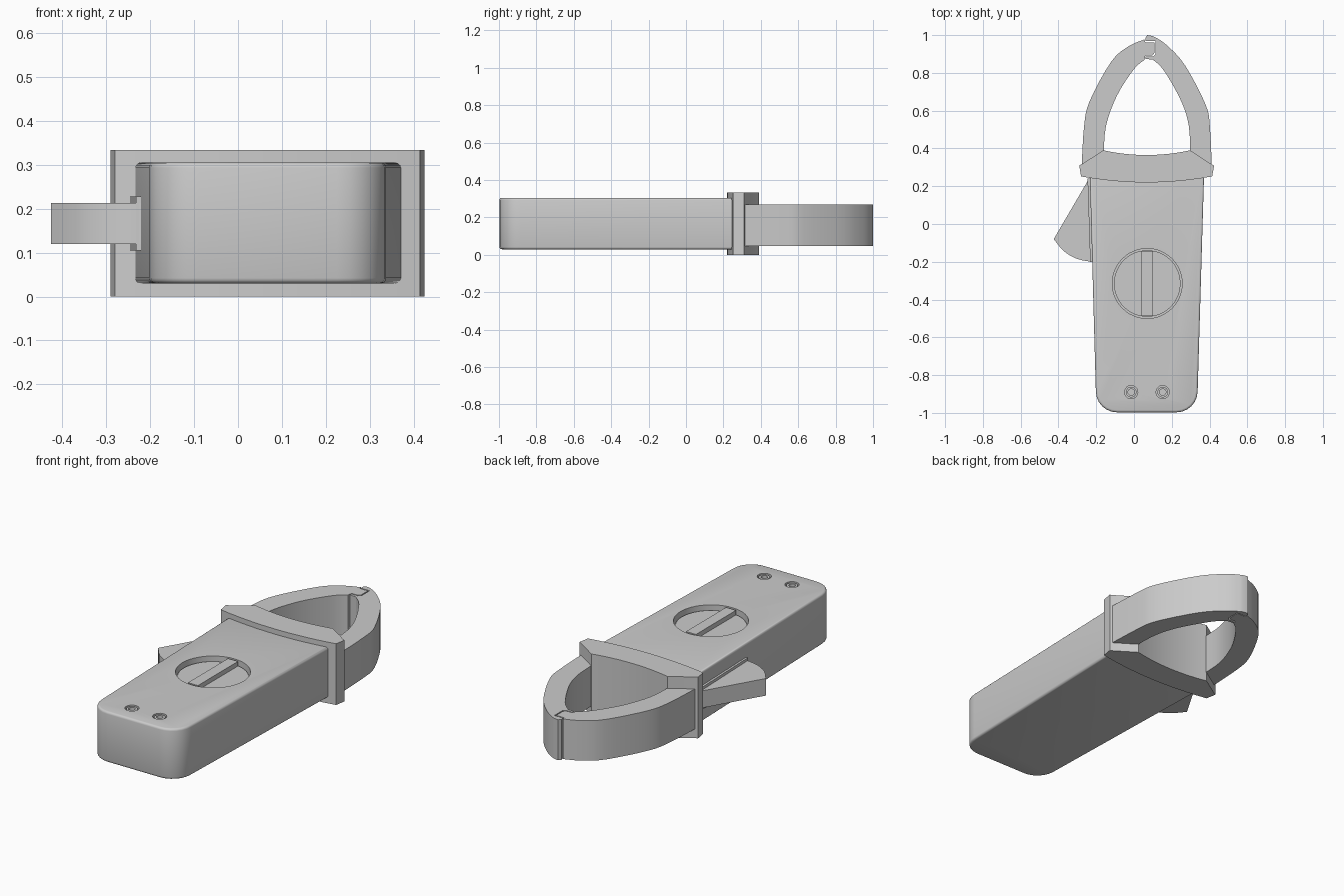
import bpy, bmesh, math

if "Cube" in bpy.data.objects:
    bpy.data.objects.remove(bpy.data.objects["Cube"])


def arc(cx, cy, r, a0, a1, n):
    return [(cx + r * math.cos(math.radians(a0 + (a1 - a0) * i / n)),
             cy + r * math.sin(math.radians(a0 + (a1 - a0) * i / n))) for i in range(n + 1)]


def smooth(pts, n=4):
    """Catmull-Rom curve through the points."""
    p = [pts[0]] + pts + [pts[-1]]
    out = []
    for i in range(1, len(p) - 2):
        for k in range(n):
            t = k / n
            out.append(tuple(0.5 * (2 * b + (c - a) * t + (2 * a - 5 * b + 4 * c - d) * t * t
                                    + (3 * b - a - 3 * c + d) * t ** 3)
                             for a, b, c, d in zip(p[i - 1], p[i], p[i + 1], p[i + 2])))
    return out + [pts[-1]]


def prism(name, pts, z0, z1, bevel=0.0):
    """Extrude an xy outline from z0 to z1, optionally rounding both rims."""
    bm = bmesh.new()
    face = bm.faces.new([bm.verts.new((x, y, z0)) for x, y in pts])
    top = bmesh.ops.extrude_face_region(bm, geom=[face])
    bmesh.ops.translate(bm, vec=(0, 0, z1 - z0),
                        verts=[v for v in top['geom'] if isinstance(v, bmesh.types.BMVert)])
    bmesh.ops.recalc_face_normals(bm, faces=bm.faces)
    if bevel:
        rims = [e for e in bm.edges if abs(e.verts[0].co.z - e.verts[1].co.z) < 1e-6]
        bmesh.ops.bevel(bm, geom=rims, offset=bevel, segments=3, profile=0.5, affect='EDGES')
    me = bpy.data.meshes.new(name)
    bm.to_mesh(me)
    bm.free()
    ob = bpy.data.objects.new(name, me)
    bpy.context.collection.objects.link(ob)
    return ob


def circle(cx, cy, r, n=48):
    return arc(cx, cy, r, 0, 360, n)[:-1]


def rect(x0, y0, x1, y1):
    return [(x0, y0), (x1, y0), (x1, y1), (x0, y1)]


def cut(target, cutter):
    m = target.modifiers.new("cut", 'BOOLEAN')
    m.operation, m.object, m.solver = 'DIFFERENCE', cutter, 'EXACT'
    bpy.context.view_layer.objects.active = target
    bpy.ops.object.modifier_apply(modifier=m.name)
    bpy.data.objects.remove(cutter)


TOP = 0.305
KX, KY = 0.07, -0.315

# tapered handle body with rounded lower corners
body = prism("body", [(-0.235, 0.30)] + arc(-0.09, -0.885, 0.112, 180, 270, 6)
             + arc(0.225, -0.885, 0.112, 270, 360, 6) + [(0.372, 0.30)], 0.03, TOP, 0.012)

# dial well and terminal wells
cut(body, prism("dial_cutter", circle(KX, KY, 0.185), TOP - 0.04, 0.4))
terminals = [(-0.015, -0.89), (0.152, -0.89)]
for x, y in terminals:
    cut(body, prism("terminal_cutter", circle(x, y, 0.035, 24), TOP - 0.02, 0.4))

# rotary dial: low disc with a grip bar across it
prism("dial_disc", circle(KX, KY, 0.176), TOP - 0.05, TOP - 0.026)
prism("dial_grip", rect(KX - 0.03, KY - 0.172, KX + 0.03, KY + 0.172), TOP - 0.05, TOP - 0.001)

# terminal rings
for i, (x, y) in enumerate(terminals):
    ring = prism("terminal_ring_%d" % (i + 1), circle(x, y, 0.028, 24), TOP - 0.03, TOP - 0.004)
    cut(ring, prism("bore_cutter", circle(x, y, 0.017, 24), TOP - 0.025, 0.4))

# hand guard with curved front and back edges
front = [(0.067 + 0.347 * t, 0.22 + 0.032 * t * t) for t in [i / 6 for i in range(-6, 7)]]
back = [(0.067 - 0.23 * t, 0.365 + 0.025 * t * t) for t in [i / 6 for i in range(-6, 7)]]
prism("hand_guard", front + [(0.424, 0.31), (0.408, 0.318)] + back
      + [(-0.274, 0.318), (-0.29, 0.31)], 0, 0.333)

# left jaw, ending in a tongue
l_out = smooth([(-0.277, 0.30), (-0.265, 0.51), (-0.235, 0.65), (-0.12, 0.86), (-0.03, 0.94), (0.055, 0.977)])
l_in = smooth([(0.055, 0.868), (0.0, 0.82), (-0.09, 0.68), (-0.148, 0.52), (-0.16, 0.37)])
prism("left_jaw", l_out + [(0.06, 0.962), (0.108, 0.962), (0.108, 0.905), (0.096, 0.892),
                           (0.06, 0.892)] + l_in, 0.05, 0.268)

# right jaw, with the matching socket
r_out = smooth([(0.412, 0.30), (0.402, 0.51), (0.38, 0.63), (0.27, 0.84), (0.17, 0.95), (0.10, 0.995)])
r_in = smooth([(0.10, 0.87), (0.16, 0.81), (0.25, 0.65), (0.29, 0.52), (0.298, 0.37)])
prism("right_jaw", r_out + [(0.07, 1.0), (0.06, 0.985), (0.062, 0.968), (0.114, 0.968), (0.114, 0.90),
                            (0.10, 0.886), (0.062, 0.886), (0.062, 0.874)] + r_in, 0.048, 0.268)

# jaw trigger wedge and its side slot frame
prism("trigger", [(-0.20, 0.25), (-0.238, 0.24)]
      + smooth([(-0.425, -0.08), (-0.37, -0.145), (-0.30, -0.185), (-0.225, -0.20)], 3)
      + [(-0.19, -0.20)], 0.12, 0.213)
prism("trigger_frame", [(-0.20, 0.24), (-0.246, 0.24), (-0.232, -0.20), (-0.19, -0.20)], 0.105, 0.228)

# smooth shading with sharp edges kept
for ob in bpy.context.scene.objects:
    ob.select_set(True)
bpy.context.view_layer.objects.active = body
bpy.ops.object.shade_smooth_by_angle(angle=math.radians(32))
